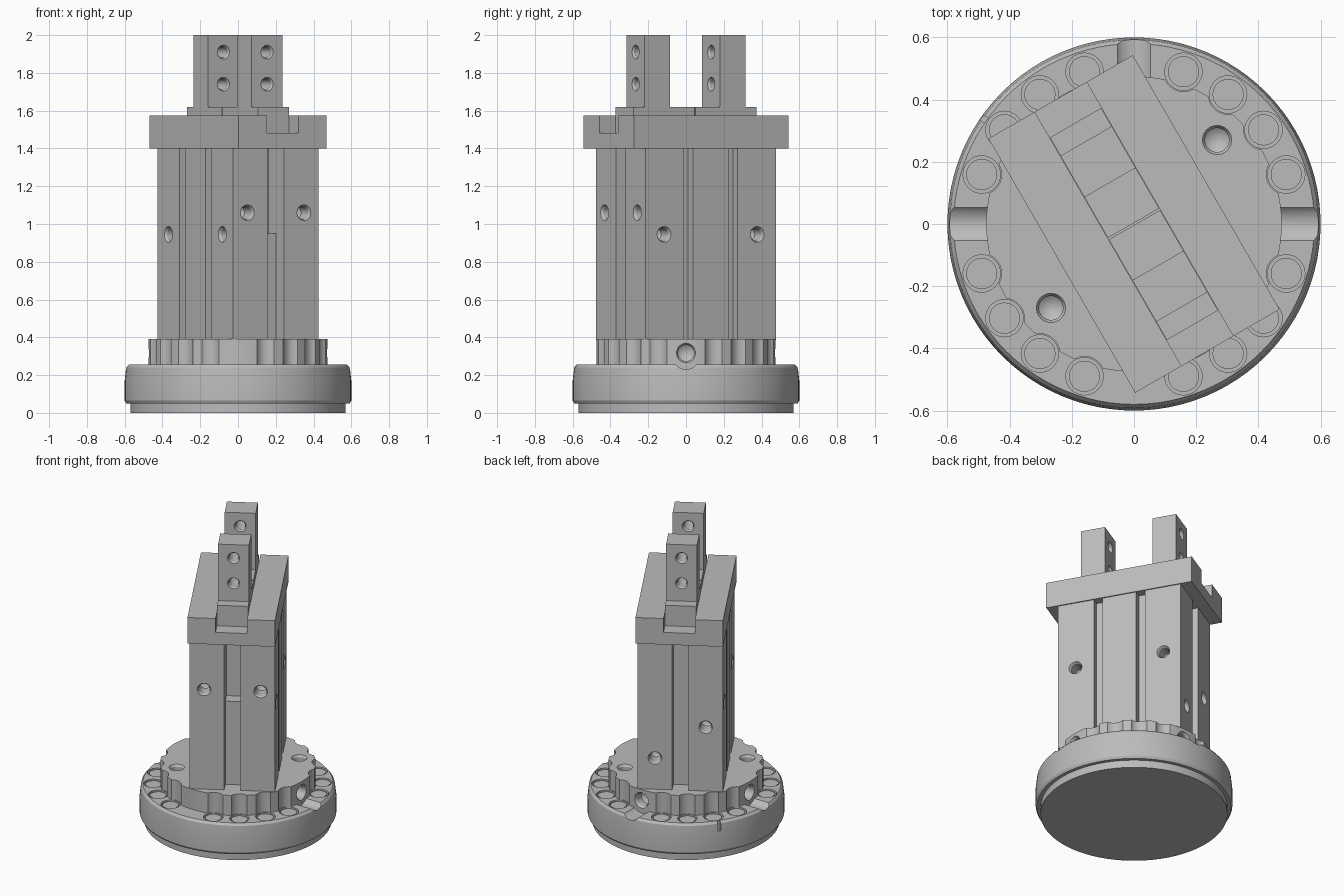
import bpy, bmesh, math
from mathutils import Matrix, Vector

old = bpy.data.objects.get("Cube")
if old:
    bpy.data.objects.remove(old, do_unlink=True)

metal = bpy.data.materials.new("grey_metal")
metal.use_nodes = True
COLOUR = (0.5, 0.5, 0.5, 1)
metal.diffuse_color = COLOUR
metal.node_tree.nodes["Principled BSDF"].inputs["Base Color"].default_value = COLOUR

TURN = Matrix.Rotation(math.radians(30), 4, 'Z')   # gripper is turned on its base
STILL = Matrix.Identity(4)


def box(bm, x, y, z):
    """Box from three (low, high) ranges."""
    size = [b - a for a, b in (x, y, z)]
    mid = [(a + b) / 2 for a, b in (x, y, z)]
    bmesh.ops.create_cube(bm, size=1, matrix=Matrix.Translation(mid) @ Matrix.Diagonal((*size, 1)))


def lathe(bm, profile, matrix=STILL, steps=32):
    """Closed solid from a (radius, height) profile that starts and ends on the axis."""
    part = bmesh.new()
    verts = [part.verts.new((r, 0, h)) for r, h in profile]
    edges = [part.edges.new(pair) for pair in zip(verts, verts[1:])]
    bmesh.ops.spin(part, geom=verts + edges, cent=(0, 0, 0), axis=(0, 0, 1),
                   angle=math.tau, steps=steps)
    bmesh.ops.remove_doubles(part, verts=part.verts, dist=1e-5)
    bmesh.ops.recalc_face_normals(part, faces=part.faces)
    part.transform(matrix)
    temp = bpy.data.meshes.new("temp")
    part.to_mesh(temp)
    part.free()
    bm.from_mesh(temp)
    bpy.data.meshes.remove(temp)


def cylinder(bm, pos, axis, r, length):
    m = Matrix.Translation(pos) @ Vector(axis).to_track_quat('Z', 'Y').to_matrix().to_4x4()
    lathe(bm, [(0, 0), (r, 0), (r, length), (0, length)], m)


def drill(bm, pos, axis, r, depth):
    """Countersunk hole with a pointed end."""
    m = Matrix.Translation(pos) @ Vector(axis).to_track_quat('Z', 'Y').to_matrix().to_4x4()
    b = r * 0.82
    lathe(bm, [(0, -.03), (r, -.03), (r, 0), (b, r * .3), (b, depth), (0, depth + r * .6)], m)


def make(name, solid, cut=None, matrix=STILL):
    """Object from a solid bmesh, minus an optional cutter bmesh."""
    def to_object(label, bm):
        bmesh.ops.recalc_face_normals(bm, faces=bm.faces)
        me = bpy.data.meshes.new(label)
        bm.to_mesh(me)
        bm.free()
        ob = bpy.data.objects.new(label, me)
        bpy.context.collection.objects.link(ob)
        return ob

    ob = to_object(name, solid)
    if cut:
        tool = to_object(name + "_cutter", cut)
        mod = ob.modifiers.new("cut", 'BOOLEAN')
        mod.operation, mod.solver, mod.object, mod.use_self = 'DIFFERENCE', 'EXACT', tool, True
        done = bpy.data.meshes.new_from_object(ob.evaluated_get(bpy.context.evaluated_depsgraph_get()))
        ob.modifiers.clear()
        ob.data = done
        bpy.data.objects.remove(tool, do_unlink=True)
    ob.data.materials.clear()
    ob.data.materials.append(metal)
    ob.data.transform(matrix)
    bpy.ops.object.select_all(action='DESELECT')
    ob.select_set(True)
    bpy.context.view_layer.objects.active = ob
    bpy.ops.object.shade_smooth_by_angle(angle=math.radians(25))
    return ob


def polar(r, degrees, z):
    a = math.radians(degrees)
    return Vector((r * math.cos(a), r * math.sin(a), z))


BOLTS = [polar(.515, 18 * i, .255) for i in range(20) if i % 5]
PORTS = [0, 90, 180]

# Round base with screw pockets, port channels and a small rim notch
solid, cut = bmesh.new(), bmesh.new()
lathe(solid, [(0, 0), (.57, 0), (.57, .05), (.592, .05), (.6, .065), (.6, .17),
              (.592, .24), (.58, .255), (0, .255)], steps=96)
for p in BOLTS:
    cylinder(cut, p - Vector((0, 0, .03)), (0, 0, 1), .06, .06)
for a in PORTS:
    cylinder(cut, polar(.47, a, .3), polar(1, a, 0), .07, .2)
box(cut, (.58, .65), (-.01, .01), (.19, .3))
notch = [v for v in cut.verts][-8:]
bmesh.ops.rotate(cut, verts=notch, cent=(0, 0, 0), matrix=Matrix.Rotation(math.radians(145), 3, 'Z'))
make("base", solid, cut)

# Screw heads in the pockets
solid = bmesh.new()
for p in BOLTS:
    cylinder(solid, p - Vector((0, 0, .035)), (0, 0, 1), .05, .03)
make("base_screws", solid)

# Scalloped flange
solid, cut = bmesh.new(), bmesh.new()
lathe(solid, [(0, .25), (.475, .25), (.475, .39), (0, .39)], steps=80)
for p in BOLTS:
    cylinder(cut, p - Vector((0, 0, .05)), (0, 0, 1), .064, .25)
for a in PORTS:
    drill(cut, polar(.475, a, .317), -polar(1, a, 0), .052, .06)
for s in (1, -1):
    drill(cut, (.267 * s, .27 * s, .39), (0, 0, -1), .047, .08)
make("flange", solid, cut)

# Gripper body with long grooves, end slots and mounting holes
W, L = .261, .398
solid, cut = bmesh.new(), bmesh.new()
box(solid, (-W, W), (-L, L), (.385, 1.4))
for sx in (1, -1):
    for sy in (1, -1):
        x, y = sorted((sx * (W - .05), sx * (W + .05))), sy * .137
        box(cut, x, (y - .028, y + .028), (.3, 1.5))
        drill(cut, (sx * W, sy * .285, .945), (-sx, 0, 0), .042, .09)
    drill(cut, (sx * .173, -L, 1.06), (0, 1, 0), .042, .09)
    drill(cut, (sx * .155, L, .71 - sx * .11), (0, -1, 0), .042, .09)
box(cut, (-.05, .05), (L - .08, L + .1), (.3, 1.5))
box(cut, (-.05, .05), (-L - .1, .08 - L), (.3, .97))
box(cut, (-.05, .05), (-L - .11, .16 - L), (.95, 1.51))
make("gripper_body", solid, cut, TURN)

# Head plate with the guide slot
solid, cut = bmesh.new(), bmesh.new()
box(solid, (-.268, .268), (-.472, .472), (1.4, 1.575))
box(cut, (-.096, .096), (-.6, .6), (1.482, 1.7))
make("head_plate", solid, cut, TURN)

# Sliding jaws: carrier and upright finger with two through holes
for side, name in ((1, "back_jaw"), (-1, "front_jaw")):
    solid, cut = bmesh.new(), bmesh.new()
    box(solid, (-.095, .095), sorted((side * .003, side * .376)), (1.482, 1.62))
    make(name + "_carrier", solid, None, TURN)
    solid = bmesh.new()
    box(solid, (-.095, .095), sorted((side * .154, side * .308)), (1.62, 2))
    for z in (1.74, 1.91):
        cylinder(cut, (0, side * .1, z), (0, side, 0), .03, .3)
        for y, d in ((.154, 1), (.308, -1)):
            drill(cut, (0, side * y, z), (0, side * d, 0), .037, .012)
    make(name + "_finger", solid, cut, TURN)
